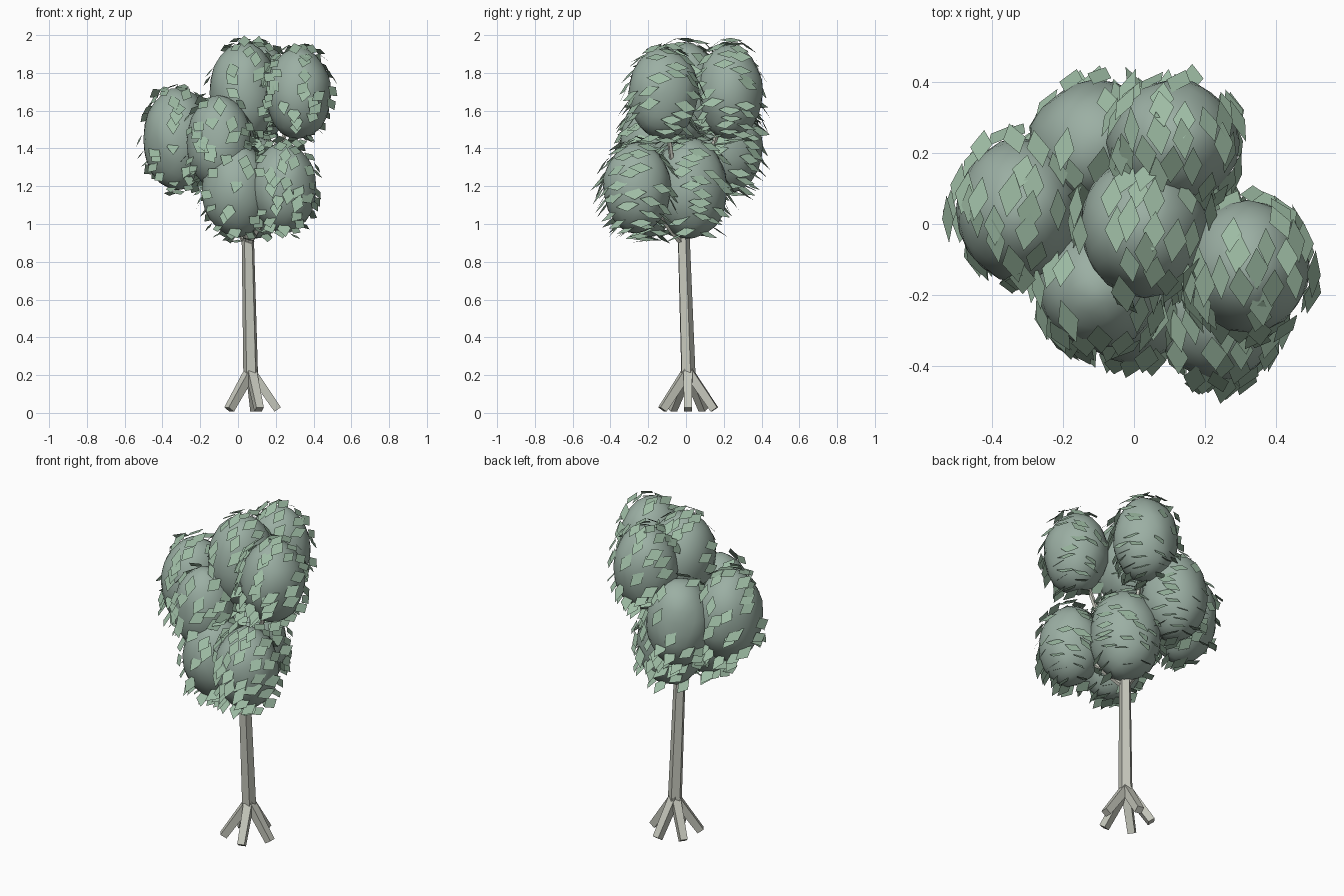
import bpy, bmesh, math, random
from mathutils import Vector, Matrix, noise

if "Cube" in bpy.data.objects:
    bpy.data.objects.remove(bpy.data.objects["Cube"])

random.seed(4)


def material(name, rgb):
    m = bpy.data.materials.new(name)
    m.diffuse_color = (*rgb, 1)
    m.use_nodes = True
    m.node_tree.nodes["Principled BSDF"].inputs["Base Color"].default_value = m.diffuse_color
    return m


BARK = material("bark", (0.56, 0.57, 0.50))
CROWN = material("crown_green", (0.33, 0.43, 0.37))
LEAF = material("leaf_green", (0.34, 0.50, 0.37))


def finish(bm, name, mat, smooth=False):
    me = bpy.data.meshes.new(name)
    for f in bm.faces:
        f.smooth = smooth
    bm.to_mesh(me)
    bm.free()
    me.materials.append(mat)
    ob = bpy.data.objects.new(name, me)
    bpy.context.collection.objects.link(ob)
    return ob


def limb(name, a, b, r1, r2, sides):
    """Tapered straight prism from a to b."""
    a, b = Vector(a), Vector(b)
    bm = bmesh.new()
    mat = Matrix.Translation((a + b) / 2) @ (b - a).to_track_quat('Z', 'Y').to_matrix().to_4x4()
    mat = mat @ Matrix.Rotation(math.pi / sides, 4, 'Z')
    bmesh.ops.create_cone(bm, cap_ends=True, segments=sides, radius1=r1, radius2=r2,
                          depth=(b - a).length, matrix=mat)
    return finish(bm, name, BARK)


# Trunk
BASE = Vector((0.068, 0.01, 0.19))
TOP = Vector((0.052, -0.015, 0.95))
limb("trunk", BASE, TOP, 0.041, 0.034, 5)

# Splayed roots
for i, deg in enumerate((0, 82, 144, 216, 288)):
    a = math.radians(deg)
    foot = Vector((BASE.x + 0.142 * math.cos(a), BASE.y + 0.142 * math.sin(a), 0.018))
    limb(f"root_{i + 1}", (BASE.x, BASE.y, 0.225), foot, 0.034, 0.029, 4)

# Foliage clumps: centre, radii
CLUMPS = [
    ((-0.32, 0.04, 1.45), (0.18, 0.20, 0.27)),
    ((-0.10, -0.18, 1.43), (0.17, 0.17, 0.25)),
    ((-0.11, 0.22, 1.42), (0.185, 0.185, 0.26)),
    ((0.03, -0.01, 1.69), (0.18, 0.20, 0.27)),
    ((0.32, -0.12, 1.69), (0.175, 0.185, 0.24)),
    ((0.11, 0.23, 1.70), (0.185, 0.175, 0.25)),
    ((0.24, -0.26, 1.19), (0.175, 0.18, 0.24)),
    ((0.08, 0.02, 1.19), (0.20, 0.20, 0.27)),
    ((-0.01, -0.21, 1.18), (0.18, 0.18, 0.25)),
]


def clump_depth(p, c, r):
    return Vector(((p.x - c[0]) / r[0], (p.y - c[1]) / r[1], (p.z - c[2]) / r[2])).length


leaves = bmesh.new()
N = 100
for i, (c, r) in enumerate(CLUMPS):
    centre = Vector(c)
    # Branch reaching into the clump
    limb(f"branch_{i + 1}", TOP - Vector((0, 0, 0.06)), centre, 0.018, 0.010, 5)

    # Lumpy smooth clump
    bm = bmesh.new()
    bmesh.ops.create_icosphere(bm, subdivisions=3, radius=1)
    for v in bm.verts:
        k = 1 + 0.05 * noise.noise(v.co * 1.8 + Vector((i * 7.3, 0, 0)))
        v.co = centre + Vector((v.co.x * r[0], v.co.y * r[1], v.co.z * r[2])) * k
    finish(bm, f"foliage_clump_{i + 1}", CROWN, True)

    # Diamond leaves hovering over the clump, skipping those buried in neighbours
    for k in range(N):
        z = 1 - 2 * (k + 0.5) / N
        a = k * 2.39996 + random.uniform(-0.4, 0.4)
        s = math.sqrt(1 - z * z)
        d = Vector((s * math.cos(a), s * math.sin(a), z))
        p = centre + Vector((d.x * r[0], d.y * r[1], d.z * r[2])) + d * random.uniform(0.005, 0.03)
        if any(j != i and clump_depth(p, *CLUMPS[j]) < 1 for j in range(len(CLUMPS))):
            continue
        # patchy cover: thin out some regions
        if random.random() < 0.3 + 0.6 * noise.noise(p * 5):
            continue
        n = Vector((d.x, d.y, 0.55 + 0.3 * abs(d.z)))
        n += Vector([random.uniform(-0.2, 0.2) for _ in range(3)])
        n.normalize()
        along = Vector((random.uniform(-0.2, 0.2), 1, 0))
        along = (along - n * along.dot(n)).normalized()
        side = n.cross(along)
        h, w = random.uniform(0.054, 0.068), random.uniform(0.030, 0.038)
        leaves.faces.new([leaves.verts.new(p + o) for o in
                          (along * h, -side * w, -along * h, side * w)])
finish(leaves, "leaves", LEAF)
